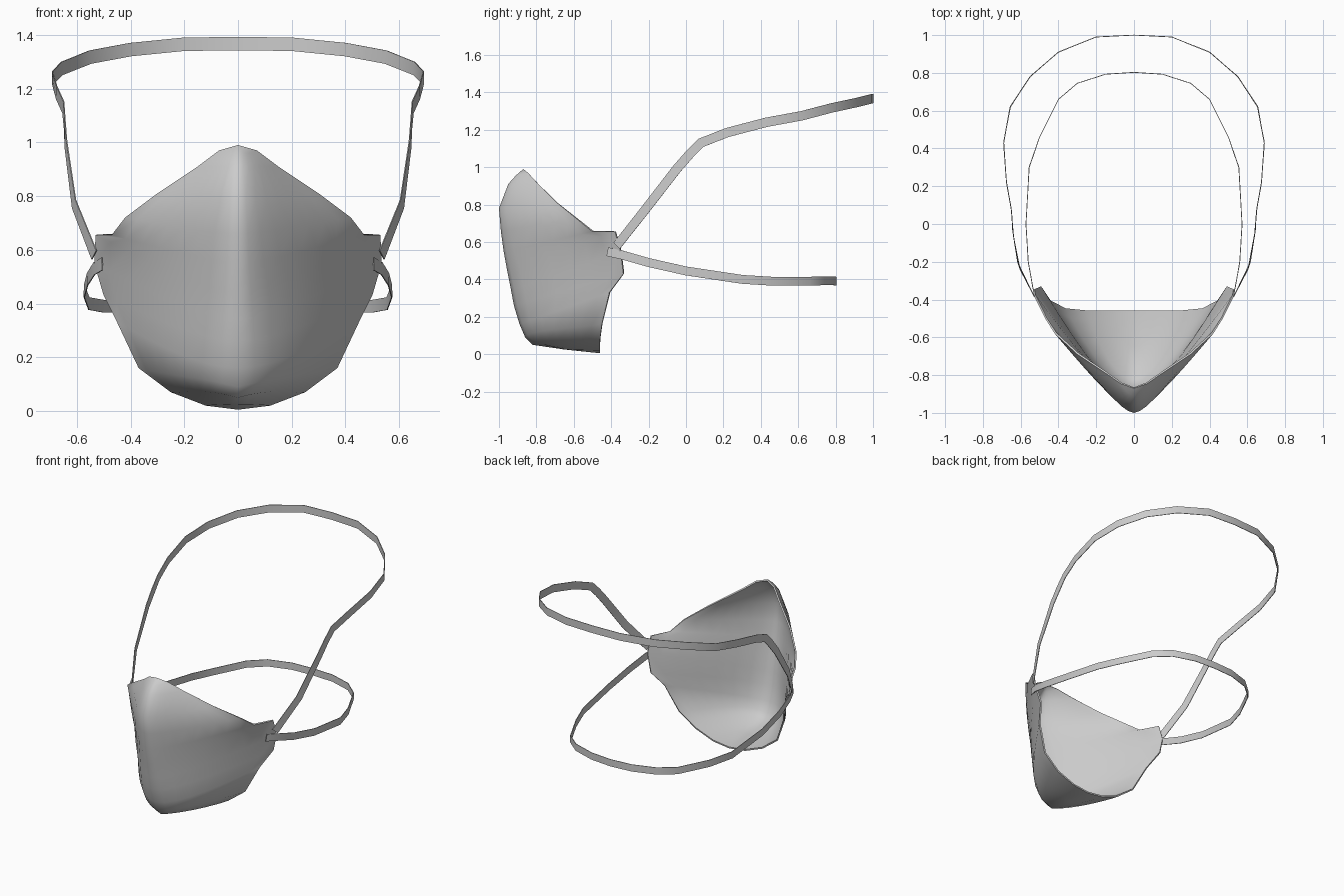
import bpy
import bmesh
from mathutils import Vector

default_cube = bpy.data.objects.get("Cube")
if default_cube:
    bpy.data.objects.remove(default_cube, do_unlink=True)

# One plain grey for every part
grey = bpy.data.materials.new("light_grey")
grey.use_nodes = True
grey.diffuse_color = (0.6, 0.6, 0.6, 1)
grey.node_tree.nodes["Principled BSDF"].inputs["Base Color"].default_value = (0.6, 0.6, 0.6, 1)


def grid_object(name, rows, thickness, offset):
    """Skin rows of points into a thin, smooth shaded sheet."""
    bm = bmesh.new()
    verts = [[bm.verts.new(point) for point in row] for row in rows]
    for upper, lower in zip(verts, verts[1:]):
        for j in range(len(upper) - 1):
            bm.faces.new((lower[j], lower[j + 1], upper[j + 1], upper[j]))
    bmesh.ops.remove_doubles(bm, verts=bm.verts[:], dist=0.0005)
    mesh = bpy.data.meshes.new(name)
    bm.to_mesh(mesh)
    bm.free()
    mesh.materials.append(grey)
    obj = bpy.data.objects.new(name, mesh)
    bpy.context.collection.objects.link(obj)
    solid = obj.modifiers.new("thickness", "SOLIDIFY")
    solid.thickness = thickness
    solid.offset = offset
    bpy.ops.object.select_all(action="DESELECT")
    obj.select_set(True)
    bpy.context.view_layer.objects.active = obj
    bpy.ops.object.modifier_apply(modifier=solid.name)
    bpy.ops.object.shade_smooth_by_angle(angle=0.8)
    return obj


def mirrored(half):
    """Extend a path that starts on the centre plane to both sides."""
    return [Vector((-p.x, p.y, p.z)) for p in reversed(half[1:])] + half


def rib(ridge_y, ridge_z, rim_x, rim_y, rim_z, roundness, steps=8):
    """Curve from the centre ridge to the rim, leaving the ridge sideways."""
    ridge = Vector((0, ridge_y, ridge_z))
    rim = Vector((rim_x, rim_y, rim_z))
    chin_lift = 0.04 if ridge_z < 0.1 and ridge_y < -0.8 else 0
    near_ridge = ridge + Vector((roundness, 0, chin_lift))
    near_rim = rim.lerp(ridge, 0.3) + Vector((roundness / 4, 0, 0))
    half = []
    for i in range(steps + 1):
        t = i / steps
        s = 1 - t
        half.append(s**3 * ridge + 3 * s * s * t * near_ridge
                    + 3 * s * t * t * near_rim + t**3 * rim)
    return mirrored(half)


# Mask cup: ridge y, ridge z, rim x, rim y, rim z, roundness, from nose to chin
ribs = [
    (-.87, .99, 0, -.87, .99, 0),
    (-.91, .955, .07, -.845, .97, .03),
    (-.95, .91, .15, -.79, .91, .05),
    (-1, .78, .3, -.69, .81, .07),
    (-.99, .66, .42, -.58, .72, .08),
    (-.975, .55, .47, -.5, .655, .09),
    (-.955, .44, .53, -.38, .655, .11),
    (-.935, .34, .535, -.35, .55, .13),
    (-.92, .26, .5, -.335, .43, .15),
    (-.89, .16, .45, -.41, .33, .16),
    (-.86, .09, .37, -.45, .16, .16),
    (-.82, .05, .25, -.46, .07, .14),
    (-.65, .025, .12, -.46, .02, .08),
    (-.46, .005, 0, -.46, .005, 0),
]
grid_object("mask_cup", [rib(*row) for row in ribs], 0.01, -1)


def strap(name, half, width):
    """Flat band along a mirrored path, standing upright around the head."""
    path = mirrored([Vector(p) for p in half])
    top, bottom = [], []
    for i, point in enumerate(path):
        along = (path[min(i + 1, len(path) - 1)] - path[max(i - 1, 0)]).normalized()
        outward = along.cross(Vector((0, 0, 1))).normalized()
        across = outward.cross(along).normalized() * width / 2
        top.append(point + across)
        bottom.append(point - across)
    grid_object(name, [top, bottom], 0.004, 0)


# Straps, from the middle of the back round to the ear tab
strap("upper_strap", [
    (0, 1, 1.367), (.2, .99, 1.365), (.4, .91, 1.345), (.55, .78, 1.317),
    (.655, .62, 1.275), (.69, .43, 1.24), (.675, .22, 1.185), (.65, .08, 1.13),
    (.645, .02, 1.07), (.64, -.05, .99), (.61, -.22, .77), (.535, -.37, .58),
], 0.05)
strap("lower_strap", [
    (0, .803, .39), (.15, .793, .392), (.3, .745, .393), (.4, .66, .39),
    (.5, .46, .39), (.555, .3, .4), (.572, 0, .445), (.56, -.2, .49),
    (.535, -.34, .53), (.505, -.42, .548),
], 0.047)
